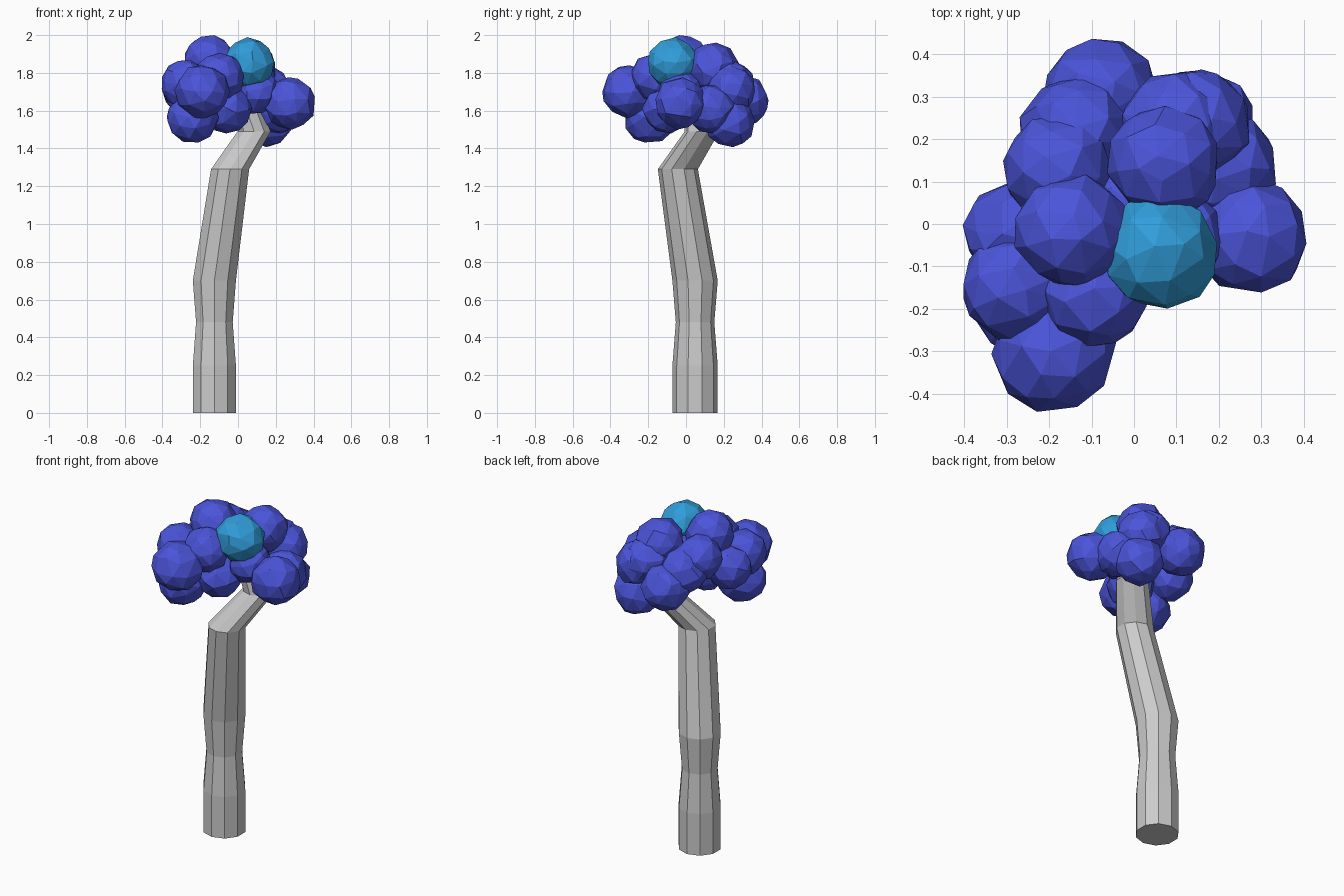
import bpy, bmesh, math, random
from mathutils import Vector, Matrix

if "Cube" in bpy.data.objects:
    bpy.data.objects.remove(bpy.data.objects["Cube"])

random.seed(4)


def material(name, color):
    m = bpy.data.materials.new(name)
    m.diffuse_color = color
    m.use_nodes = True
    m.node_tree.nodes["Principled BSDF"].inputs["Base Color"].default_value = m.diffuse_color
    return m


def finish(bm, name, mat=None):
    bmesh.ops.recalc_face_normals(bm, faces=bm.faces)
    me = bpy.data.meshes.new(name)
    bm.to_mesh(me)
    bm.free()
    ob = bpy.data.objects.new(name, me)
    bpy.context.collection.objects.link(ob)
    if mat:
        me.materials.append(mat)
    return ob


# Crooked ten-sided trunk: x, y, z, radius of each ring
RINGS = [(-.125, .048, 0, .12), (-.125, .048, .25, .12), (-.125, .048, .48, .102),
         (-.125, .048, .70, .12), (-.042, -.043, 1.29, .106),
         (.085, .085, 1.49, .092), (.02, .07, 1.68, .08)]
SIDES = 10
bm = bmesh.new()
loops = []
for x, y, z, r in RINGS:
    loops.append([bm.verts.new((x + r * math.sin(2 * math.pi * i / SIDES),
                                y + r * math.cos(2 * math.pi * i / SIDES), z))
                  for i in range(SIDES)])
for a, b in zip(loops, loops[1:]):
    for i in range(SIDES):
        j = (i + 1) % SIDES
        bm.faces.new((a[i], a[j], b[j], b[i]))
bm.faces.new(loops[0])
bm.faces.new(loops[-1])
finish(bm, "trunk")


# Faceted foliage clump: jittered, randomly turned icosphere
def clump(name, x, y, z, r, mat):
    bm = bmesh.new()
    bmesh.ops.create_icosphere(bm, subdivisions=2, radius=1)
    turn = Matrix.Rotation(random.uniform(0, 6.28), 4, 'Z') @ \
        Matrix.Rotation(random.uniform(0, 6.28), 4, 'X')
    for v in bm.verts:
        j = Vector([random.uniform(-.12, .12) for _ in range(3)])
        d = (v.co + j).normalized()
        v.co = Vector((x, y, z)) + (turn @ d) * r * random.uniform(.96, 1.03)
    return finish(bm, name, mat)


blue = material("leaf_blue", (.07, .09, .70, 1))
teal = material("leaf_teal", (.03, .34, .70, 1))

# Clump centres and radii
CLUMPS = [
    (-.08, .305, 1.65, .137), (.15, .24, 1.71, .13), (.21, .13, 1.61, .132),
    (.275, -.03, 1.64, .14), (-.15, -.015, 1.865, .137), (.07, .145, 1.825, .137),
    (-.18, .13, 1.79, .13), (-.14, .22, 1.73, .13), (.10, .23, 1.74, .132),
    (-.275, -.02, 1.70, .128), (-.28, -.15, 1.74, .132), (-.19, -.30, 1.70, .145),
    (-.095, -.165, 1.78, .13), (-.24, -.19, 1.56, .138), (-.06, -.10, 1.61, .132),
    (.155, .23, 1.54, .137), (.0, .05, 1.71, .14), (.10, -.03, 1.70, .12)]
for i, c in enumerate(CLUMPS):
    clump(f"leaf_clump_{i + 1}", *c, blue)
clump("teal_clump", .06, -.068, 1.85, .137, teal)
